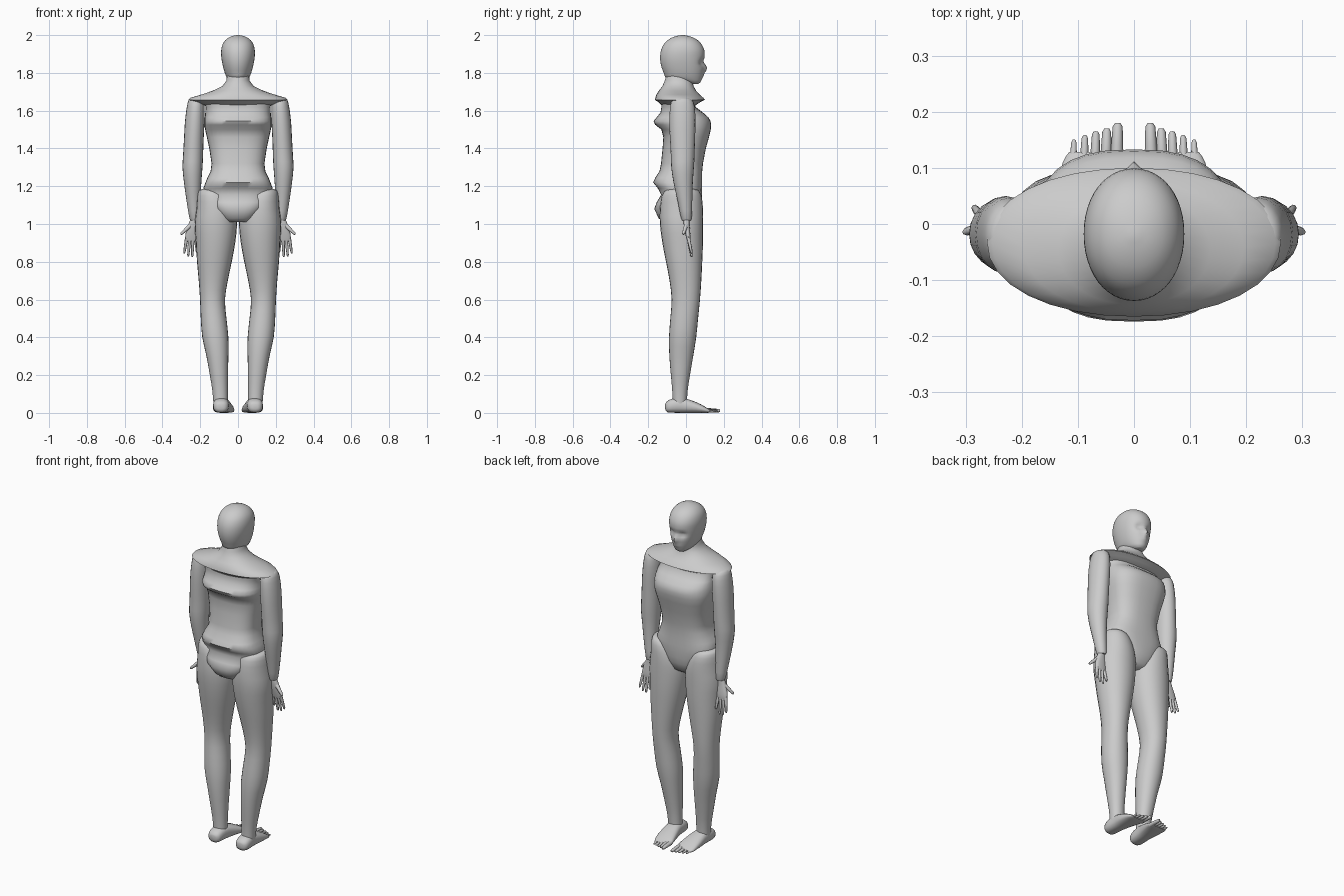
import bpy, bmesh, math
from mathutils import Vector


def finish(name, bm, mirror=False, angle=45):
    bmesh.ops.recalc_face_normals(bm, faces=bm.faces)
    me = bpy.data.meshes.new(name)
    bm.to_mesh(me)
    bm.free()
    ob = bpy.data.objects.new(name, me)
    bpy.context.collection.objects.link(ob)
    bpy.ops.object.select_all(action='DESELECT')
    ob.select_set(True)
    bpy.context.view_layer.objects.active = ob
    bpy.ops.object.shade_smooth_by_angle(angle=math.radians(angle))
    if mirror:
        ob.modifiers.new("Mirror", 'MIRROR').use_mirror_merge = False
    return ob


def refine(rows, steps):
    """Catmull-Rom interpolation between cross-sections."""
    out = []
    for i in range(len(rows) - 1):
        p0, p1, p2 = rows[max(i - 1, 0)], rows[i], rows[i + 1]
        p3 = rows[min(i + 2, len(rows) - 1)]
        for s in range(steps):
            t = s / steps
            out.append([0.5 * (2 * b + (c - a) * t + (2 * a - 5 * b + 4 * c - d) * t * t
                               + (3 * b - a - 3 * c + d) * t ** 3)
                        for a, b, c, d in zip(p0, p1, p2, p3)])
    return out + [list(rows[-1])]


def loft(bm, rows, n=28, exp=2.0, along='Z'):
    """Rows: position on the axis, centre x, half width, low and high edge."""
    rings = []
    for p, cx, hw, lo, hi in rows:
        ring = []
        for k in range(n):
            a = 2 * math.pi * k / n
            c, s = math.cos(a), math.sin(a)
            x = cx + hw * math.copysign(abs(c) ** (2 / exp), c)
            v = (lo + hi) / 2 + (hi - lo) / 2 * math.copysign(abs(s) ** (2 / exp), s)
            ring.append(bm.verts.new((x, v, p) if along == 'Z' else (x, p, v)))
        rings.append(ring)
    for r0, r1 in zip(rings, rings[1:]):
        for k in range(n):
            bm.faces.new((r0[k], r0[(k + 1) % n], r1[(k + 1) % n], r1[k]))
    bm.faces.new(rings[0])
    bm.faces.new(rings[-1])


def digit(bm, a, b, r1, r2):
    """Tapered finger or toe from a to b with a rounded tip."""
    a, b = Vector(a), Vector(b)
    d = b - a
    q = d.to_track_quat('Z', 'Y')
    rings = []
    for t, r in ((0, r1), (0.5, (r1 + r2) / 2), (0.92, r2), (1, r2 * 0.55)):
        rings.append([bm.verts.new(a + d * t + q @ Vector((r * math.cos(k * math.pi / 4),
                      r * math.sin(k * math.pi / 4), 0))) for k in range(8)])
    for r0, r1_ in zip(rings, rings[1:]):
        for k in range(8):
            bm.faces.new((r0[k], r0[(k + 1) % 8], r1_[(k + 1) % 8], r1_[k]))
    bm.faces.new(rings[0])
    bm.faces.new(rings[-1])


# torso with back folds, bust, waist and briefs
bm = bmesh.new()
loft(bm, [(1.01, 0, .075, -.12, .03), (1.03, 0, .09, -.145, .06), (1.08, 0, .135, -.168, .078),
          (1.115, 0, .155, -.155, .082), (1.155, 0, .175, -.132, .085), (1.19, 0, .183, -.15, .085),
          (1.22, 0, .172, -.174, .085), (1.245, 0, .162, -.163, .085), (1.28, 0, .145, -.14, .086),
          (1.32, 0, .14, -.132, .09), (1.40, 0, .152, -.124, .105), (1.46, 0, .165, -.12, .122),
          (1.50, 0, .174, -.13, .131), (1.525, 0, .178, -.163, .133), (1.545, 0, .178, -.172, .13),
          (1.565, 0, .176, -.155, .118), (1.59, 0, .173, -.135, .09), (1.62, 0, .172, -.13, .05),
          (1.645, 0, .18, -.13, .05)], 32, 2.6)
finish("torso", bm, angle=60)

# flared shoulder yoke rising into the neck
bm = bmesh.new()
loft(bm, [(1.625, 0, .165, -.125, .045), (1.645, 0, .225, -.145, .075), (1.657, 0, .262, -.165, .10),
          (1.668, 0, .252, -.162, .092), (1.685, 0, .195, -.157, .073), (1.705, 0, .135, -.144, .054),
          (1.73, 0, .083, -.125, .04), (1.76, 0, .061, -.112, .034), (1.81, 0, .056, -.10, .03)],
     32, 2.1)
finish("shoulder_yoke", bm, angle=50)

# head, with brow hollows, nose and mouth pushed into the front
bm = bmesh.new()
head = [(1.742, 0, .022, .025, .065), (1.752, 0, .04, -.03, .077), (1.77, 0, .057, -.10, .085),
        (1.80, 0, .070, -.118, .092), (1.84, 0, .081, -.132, .098), (1.88, 0, .088, -.137, .099),
        (1.92, 0, .089, -.132, .097), (1.955, 0, .080, -.115, .080), (1.98, 0, .060, -.087, .052),
        (1.994, 0, .034, -.055, .018), (2.0, 0, .006, -.026, -.014)]
loft(bm, refine(head, 3), 48, 2.1)


def bump(v, x, z, sx, sz):
    return math.exp(-((v.x - x) / sx) ** 2 - ((v.z - z) / sz) ** 2)


for v in bm.verts:
    if v.co.y > 0:
        p = v.co.copy()
        v.co.y += (.016 * bump(p, 0, 1.822, .011, .022) + .005 * bump(p, 0, 1.785, .022, .008)
                   - .017 * bump(p, .034, 1.855, .02, .016)
                   - .017 * bump(p, -.034, 1.855, .02, .016)
                   - .007 * bump(p, 0, 1.862, .03, .012))
finish("head", bm, angle=70)

# legs
bm = bmesh.new()
leg = [(1.185, .148, .035, -.06, .03), (1.18, .14, .065, -.105, .062), (1.15, .13, .085, -.128, .082),
       (1.08, .117, .103, -.138, .09), (1.0, .117, .112, -.138, .091), (.9, .119, .104, -.125, .09),
       (.8, .125, .092, -.106, .086), (.7, .131, .077, -.087, .081), (.6, .135, .066, -.076, .074),
       (.5, .129, .068, -.083, .064), (.4, .12, .069, -.09, .054), (.3, .109, .058, -.088, .038),
       (.2, .101, .048, -.08, .021), (.12, .095, .041, -.073, .009), (.05, .092, .038, -.07, .004)]
loft(bm, refine(leg, 2), 24, 2.1)
finish("leg", bm, True, 60)

# feet with toes
bm = bmesh.new()
loft(bm, refine([(-.11, .09, .016, .02, .048), (-.10, .09, .034, .004, .062), (-.07, .09, .042, .001, .076),
                 (-.02, .087, .043, .0, .08), (.03, .083, .05, .0, .066), (.08, .077, .055, .0, .045),
                 (.11, .073, .054, .0, .027), (.128, .07, .046, .002, .016)], 2), 20, 2.5, 'Y')
for i, tip in enumerate((.18, .17, .165, .158, .15)):
    x, r = .031 + .0195 * i, .0105 - .0012 * i
    digit(bm, (x, .10 - .004 * i, .015), (x - .002, tip, r + .001), r + .002, r * .85)
finish("foot", bm, True)

# arms
bm = bmesh.new()
arm = [(1.668, .225, .02, -.04, .005), (1.66, .222, .038, -.07, .03), (1.62, .224, .047, -.084, .046),
       (1.54, .229, .052, -.088, .05), (1.45, .234, .052, -.085, .048), (1.36, .238, .053, -.08, .045),
       (1.30, .241, .053, -.078, .042), (1.22, .24, .046, -.066, .036), (1.12, .236, .036, -.044, .033),
       (1.03, .229, .028, -.026, .03), (1.02, .229, .02, -.018, .023)]
loft(bm, refine(arm, 2), 20)
finish("arm", bm, True, 55)

# hands with fingers and thumb
bm = bmesh.new()
loft(bm, refine([(1.035, .23, .018, -.012, .018), (1.0, .236, .026, -.012, .018),
                 (.96, .241, .034, -.006, .022), (.925, .246, .034, .002, .024),
                 (.91, .247, .029, .006, .022)], 2), 16, 2.4)
for i, (tx, tz) in enumerate(((.218, .85), (.242, .825), (.264, .828), (.285, .845))):
    digit(bm, (.222 + .0165 * i, .013, .925), (tx, .03, tz), .0095, .006)
digit(bm, (.255, .0, .99), (.303, -.015, .945), .012, .007)
finish("hand", bm, True)
